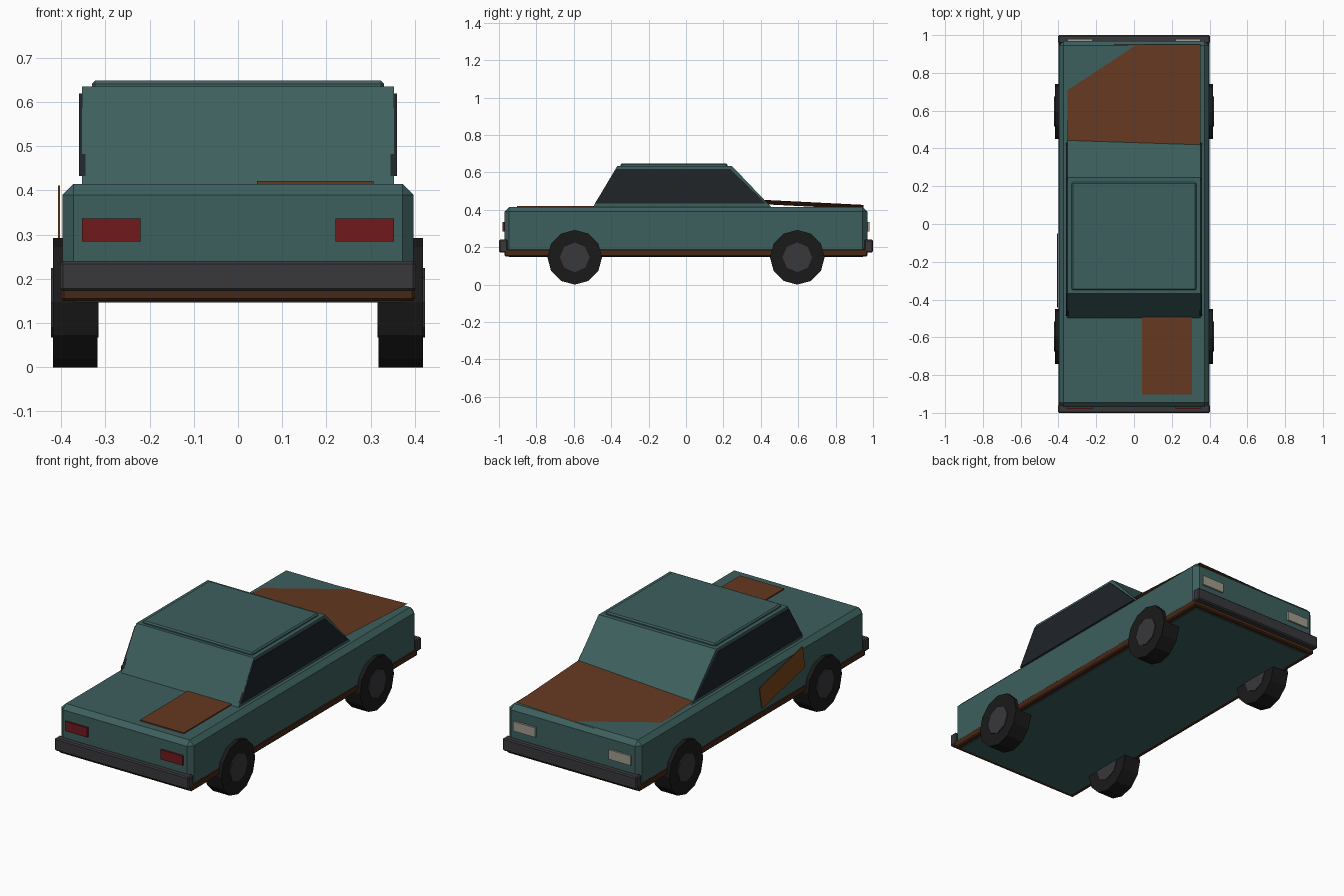
import bpy, bmesh, math
from mathutils import Vector

if "Cube" in bpy.data.objects:
    bpy.data.objects.remove(bpy.data.objects["Cube"])


def material(name, color):
    m = bpy.data.materials.new(name)
    m.diffuse_color = (*color, 1)
    m.use_nodes = True
    m.node_tree.nodes["Principled BSDF"].inputs["Base Color"].default_value = m.diffuse_color
    return m


PAINT = material("faded_teal", (0.045, 0.115, 0.11))
RUST = material("rust", (0.13, 0.04, 0.015))
RUST_BRIGHT = material("bright_rust", (0.19, 0.06, 0.012))
SILL = material("dark_rust", (0.06, 0.02, 0.008))
GLASS = material("dark_glass", (0.014, 0.018, 0.022))
TYRE = material("tyre_rubber", (0.01, 0.01, 0.01))
METAL = material("dark_metal", (0.04, 0.04, 0.045))
RED = material("red_lens", (0.16, 0.01, 0.012))
LENS = material("pale_lens", (0.35, 0.33, 0.27))


def finish(name, bm, mat):
    bmesh.ops.recalc_face_normals(bm, faces=bm.faces)
    me = bpy.data.meshes.new(name)
    bm.to_mesh(me)
    bm.free()
    me.materials.append(mat)
    ob = bpy.data.objects.new(name, me)
    bpy.context.collection.objects.link(ob)
    return ob


def box(name, lo, hi, mat, bevel=0.0):
    bm = bmesh.new()
    bmesh.ops.create_cube(bm, size=1)
    lo, hi = Vector(lo), Vector(hi)
    bmesh.ops.scale(bm, vec=hi - lo, verts=bm.verts)
    bmesh.ops.translate(bm, vec=(lo + hi) / 2, verts=bm.verts)
    if bevel:
        bmesh.ops.bevel(bm, geom=bm.edges[:], offset=bevel, segments=1, affect='EDGES')
    return finish(name, bm, mat)


def prism(name, profile, x0, x1, mat):
    """Extrude a (y, z) side profile across x."""
    bm = bmesh.new()
    face = bm.faces.new([bm.verts.new((x0, y, z)) for y, z in profile])
    ext = bmesh.ops.extrude_face_region(bm, geom=[face])["geom"]
    bmesh.ops.translate(bm, vec=(x1 - x0, 0, 0),
                        verts=[v for v in ext if isinstance(v, bmesh.types.BMVert)])
    return finish(name, bm, mat)


def disc(name, loc, radius, width, sides, mat):
    bpy.ops.mesh.primitive_cylinder_add(vertices=sides, radius=radius, depth=width,
                                        location=loc, rotation=(0, math.pi / 2, 0))
    ob = bpy.context.object
    ob.name = name
    ob.data.materials.append(mat)
    return ob


# Body shell and rusted sill
box("body", (-0.397, -0.97, 0.147), (0.397, 0.97, 0.415), PAINT, 0.025)
box("sill", (-0.4, -0.97, 0.15), (0.4, 0.97, 0.19), SILL, 0.006)

# Cabin and raised roof panel
prism("cabin", [(-0.50, 0.41), (-0.367, 0.635), (0.245, 0.635), (0.46, 0.41)],
      -0.353, 0.353, PAINT)
box("roof_panel", (-0.33, -0.35, 0.625), (0.33, 0.222, 0.648), PAINT, 0.007)

# Side windows
window = [(-0.488, 0.433), (-0.372, 0.619), (0.235, 0.619), (0.428, 0.433)]
for s, side in ((-1, "left"), (1, "right")):
    prism(side + "_window", window, s * 0.345, s * 0.36, GLASS)

# Bumpers and lamps at both ends
for s, end, lamp, mat in ((-1, "front", "red_lamp", RED), (1, "back", "pale_lamp", LENS)):
    ys = sorted((s * 0.955, s * 1.0))
    box(end + "_bumper", (-0.402, ys[0], 0.172), (0.402, ys[1], 0.24), METAL, 0.006)
    yl = sorted((s * 0.96, s * 0.98))
    for k in (-1, 1):
        xs = sorted((k * 0.22, k * 0.353))
        box(f"{end}_{lamp}", (xs[0], yl[0], 0.284), (xs[1], yl[1], 0.336), mat)

# Wheels with hubs showing on both faces
for s in (-1, 1):
    for y in (-0.595, 0.595):
        disc("tyre", (s * 0.368, y, 0.146), 0.146, 0.1, 12, TYRE)
        disc("hub", (s * 0.369, y, 0.146), 0.079, 0.108, 8, METAL)

# Tilted hood sheet, dipping into the body at one corner
bm = bmesh.new()
hood = [(-0.353, 0.40), (0.353, 0.40), (0.353, 0.95), (-0.353, 0.95)]
top = [bm.verts.new((x, y, 0.4155 + 0.033 * (x - 0.03) - 0.05 * (y - 0.95))) for x, y in hood]
bm.faces.new(top)
finish("rusty_hood", bm, RUST)

# Rust patches on the deck and left side
box("deck_patch", (0.043, -0.903, 0.412), (0.307, -0.45, 0.421), RUST)
prism("side_patch", [(-0.05, 0.325), (-0.42, 0.411), (-0.442, 0.292), (-0.072, 0.206)],
      -0.403, -0.407, RUST_BRIGHT)
